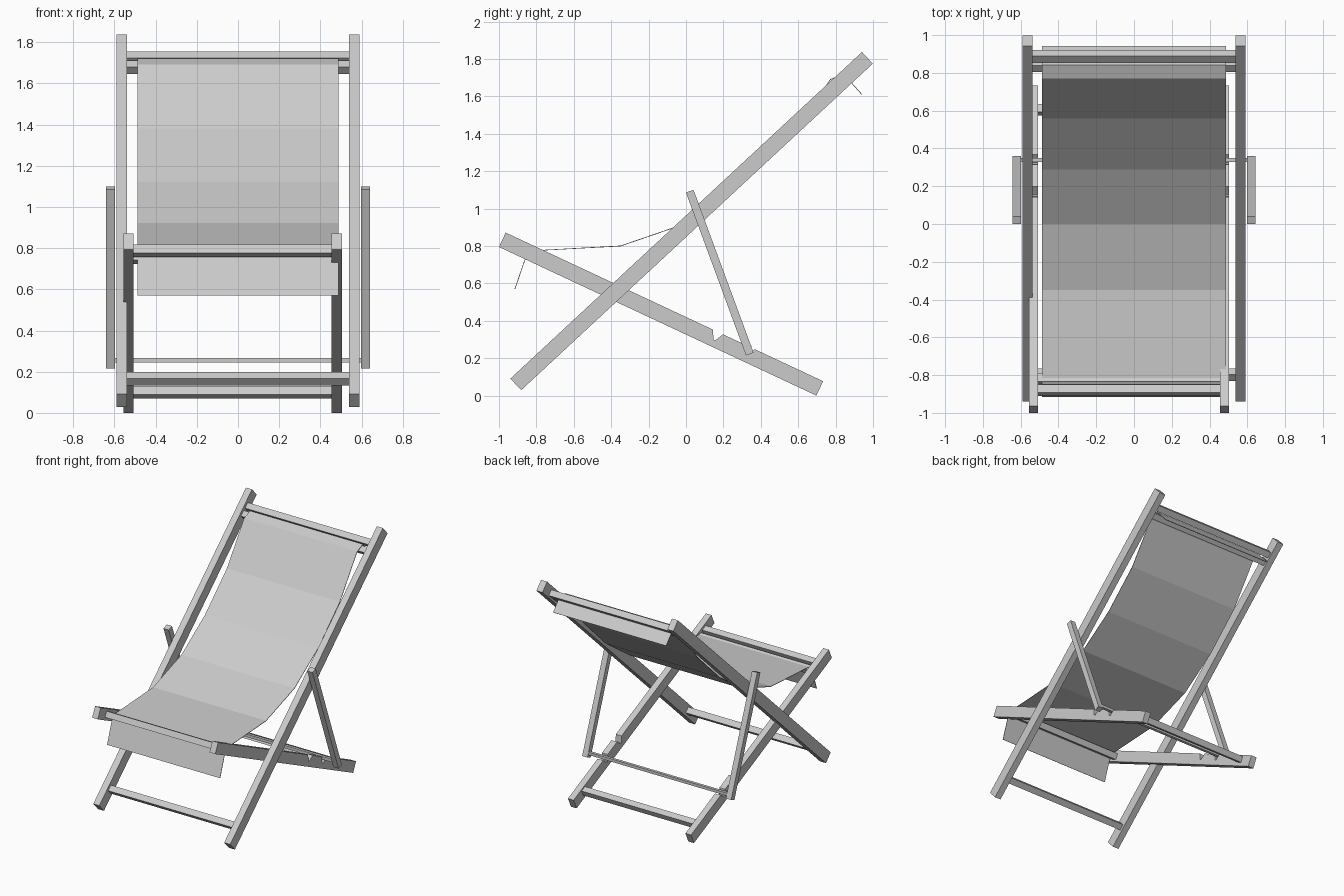
import bpy, bmesh
from mathutils import Vector

if "Cube" in bpy.data.objects:
    bpy.data.objects.remove(bpy.data.objects["Cube"])


def prism(name, pts, x0, x1):
    """Extrude a closed (y, z) outline from x0 to x1."""
    bm = bmesh.new()
    face = bm.faces.new([bm.verts.new((x0, y, z)) for y, z in pts])
    res = bmesh.ops.extrude_face_region(bm, geom=[face])
    verts = [g for g in res["geom"] if isinstance(g, bmesh.types.BMVert)]
    bmesh.ops.translate(bm, verts=verts, vec=(x1 - x0, 0, 0))
    bmesh.ops.recalc_face_normals(bm, faces=bm.faces[:])
    me = bpy.data.meshes.new(name)
    bm.to_mesh(me)
    bm.free()
    ob = bpy.data.objects.new(name, me)
    bpy.context.collection.objects.link(ob)
    return ob


def beam(name, a, b, width, x0, x1, notches=()):
    """Straight timber from a to b in the side plane, with notches in its upper edge."""
    a, b = Vector(a), Vector(b)
    d = (b - a).normalized()
    n = Vector((-d.y, d.x))
    h, length = width / 2, (b - a).length
    prof = [(0, -h), (0, h)]
    for s in notches:
        prof += [(s - 0.032, h), (s - 0.006, -0.004), (s + 0.004, -0.004), (s + 0.028, h)]
    prof += [(length, h), (length, -h)]
    return prism(name, [a + d * s + n * t for s, t in prof], x0, x1)


def crossbar(name, centre, along, x0, x1, size=0.046):
    """Square bar across the chair, turned to match its frame."""
    d = Vector(along).normalized() * size / 2
    c = Vector(centre)
    return beam(name, c - d, c + d, size, x0, x1)


# Long back frame (outer rails and bars)
long_a, long_b = (-0.91, 0.06), (0.97, 1.806)
long_dir = Vector(long_b) - Vector(long_a)
for side, x in (("left", -0.59), ("right", 0.538)):
    beam("back_rail_" + side, long_a, long_b, 0.085, x, x + 0.052)
for name, c in (("back_foot_bar", (-0.798, 0.165)),
                ("back_top_bar", (0.888, 1.722)),
                ("back_clamp_bar", (0.838, 1.679))):
    crossbar(name, c, long_dir, -0.54, 0.54)

# Short seat frame (inner rails with notches, and bars)
seat_a, seat_b = (-0.982, 0.833), (0.715, 0.0385)
seat_dir = Vector(seat_b) - Vector(seat_a)
for side, x in (("left", -0.557), ("right", 0.455)):
    beam("seat_rail_" + side, seat_a, seat_b, 0.085, x, x + 0.049, (1.255, 1.443))
for name, c in (("seat_front_bar", (-0.880, 0.787)),
                ("seat_clamp_bar", (-0.822, 0.754)),
                ("seat_rear_bar", (0.604, 0.10))):
    crossbar(name, c, seat_dir, -0.51, 0.457)

# Support struts and the rod resting in the rear notches
for side, x in (("left", -0.642), ("right", 0.597)):
    beam("strut_" + side, (0.02, 1.093), (0.341, 0.222), 0.043, x, x + 0.045)
crossbar("strut_rod", (0.338, 0.256), (1, 0), -0.6, 0.6, 0.022)

# Sling fabric: hanging flap, seat curve, back, flap behind the top bar
path = [(-0.915, 0.57), (-0.845, 0.773), (-0.35, 0.80), (0.0, 0.92), (0.29, 1.12),
        (0.56, 1.38), (0.772, 1.69), (0.842, 1.72), (0.94, 1.61)]
verts = [(x, y, z) for y, z in path for x in (-0.487, 0.487)]
faces = [(2 * i, 2 * i + 1, 2 * i + 3, 2 * i + 2) for i in range(len(path) - 1)]
me = bpy.data.meshes.new("sling_fabric")
me.from_pydata(verts, [], faces)
fabric = bpy.data.objects.new("sling_fabric", me)
bpy.context.collection.objects.link(fabric)
mod = fabric.modifiers.new("thickness", "SOLIDIFY")
mod.thickness = 0.004
mod.offset = 0
